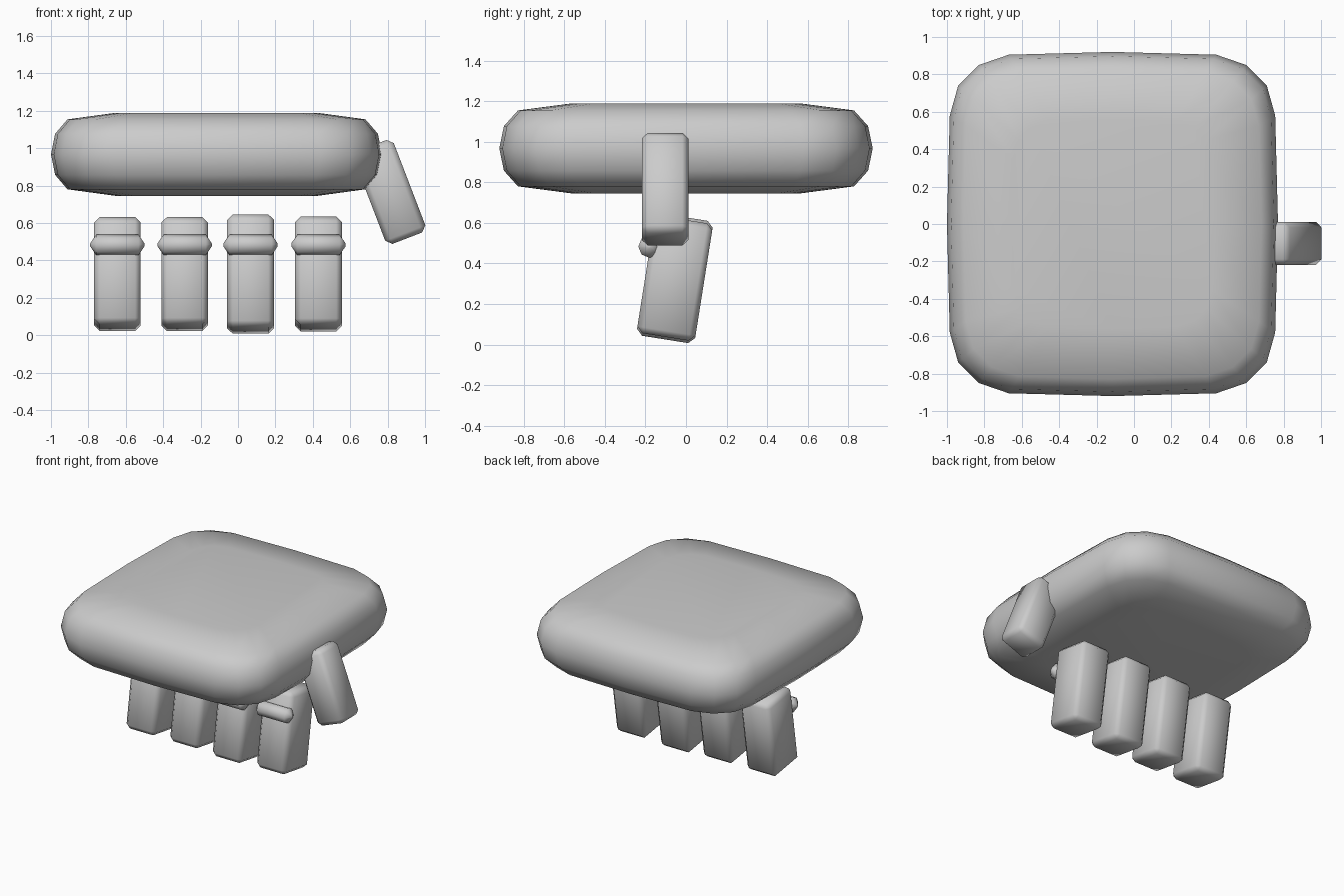
import bpy
import bmesh
from math import cos, sin, tau, radians
from mathutils import Matrix, Vector

default = bpy.data.objects.get("Cube")
if default:
    bpy.data.objects.remove(default, do_unlink=True)

grey = bpy.data.materials.new("plain_grey")
grey.use_nodes = True
grey.diffuse_color = (0.6, 0.6, 0.6, 1)
grey.node_tree.nodes["Principled BSDF"].inputs["Base Color"].default_value = (0.6, 0.6, 0.6, 1)


def finish(name, bm, location, rotation=0, axis="X"):
    """Turn a bmesh into a smooth grey object."""
    bm.transform(Matrix.Translation(location) @ Matrix.Rotation(radians(rotation), 4, axis))
    bmesh.ops.recalc_face_normals(bm, faces=bm.faces)
    for face in bm.faces:
        face.smooth = True
    mesh = bpy.data.meshes.new(name)
    bm.to_mesh(mesh)
    bm.free()
    mesh.materials.append(grey)
    obj = bpy.data.objects.new(name, mesh)
    bpy.context.collection.objects.link(obj)
    return obj


def loft(rings):
    """Skin a stack of equal-length point rings and cap both ends."""
    bm = bmesh.new()
    rows = [[bm.verts.new(p) for p in ring] for ring in rings]
    n = len(rows[0])
    for low, high in zip(rows, rows[1:]):
        for i in range(n):
            j = (i + 1) % n
            bm.faces.new((low[i], low[j], high[j], high[i]))
    bm.faces.new(rows[0][::-1])
    bm.faces.new(rows[-1])
    return bm


def bevelled_box(name, size, location, rotation, axis):
    bm = bmesh.new()
    bmesh.ops.create_cube(bm, size=1)
    bmesh.ops.scale(bm, vec=size, verts=bm.verts)
    bmesh.ops.bevel(bm, geom=list(bm.edges), offset=0.03, segments=1,
                    affect="EDGES", profile=0.5)
    return finish(name, bm, location, rotation, axis)


# Palm: rounded square outline, mirrored from one quarter, stacked into a pillow
quarter = [(0.885, 0), (0.87, 0.58), (0.825, 0.74), (0.715, 0.85), (0.555, 0.905), (0, 0.92)]
half = quarter + [(-x, y) for x, y in quarter[-2::-1]]
outline = half + [(x, -y) for x, y in half[-2:0:-1]]
upper = [(0, 1), (0.11, 0.975), (0.187, 0.9), (0.222, 0.61)]
levels = [(-z, s) for z, s in upper[:0:-1]] + upper
palm = loft([[(x * s, y * s, z) for x, y in outline] for z, s in levels])
finish("palm", palm, Vector((-0.115, 0, 0.967)))

# Fingers, each with a pointed bar across its front
fingers = {"first": (-0.645, 0.58), "second": (-0.285, 0.58),
           "third": (0.067, 0.61), "fourth": (0.43, 0.585)}
bar_profile = [(-0.145, 0.008), (-0.113, 0.055), (0.113, 0.055), (0.145, 0.008)]
for name, (x, length) in fingers.items():
    bevelled_box(name + "_finger", (0.25, 0.29, length), Vector((x, -0.055, 0.327)), -9, "X")
    bar = loft([[(along, r * cos(tau * k / 8), r * sin(tau * k / 8)) for k in range(8)]
                for along, r in bar_profile])
    finish(name + "_finger_bar", bar, Vector((x, -0.18, 0.483)))

# Thumb leaning out from the side of the palm
bevelled_box("thumb", (0.23, 0.23, 0.53), Vector((0.81, -0.103, 0.766)), -21, "Y")
